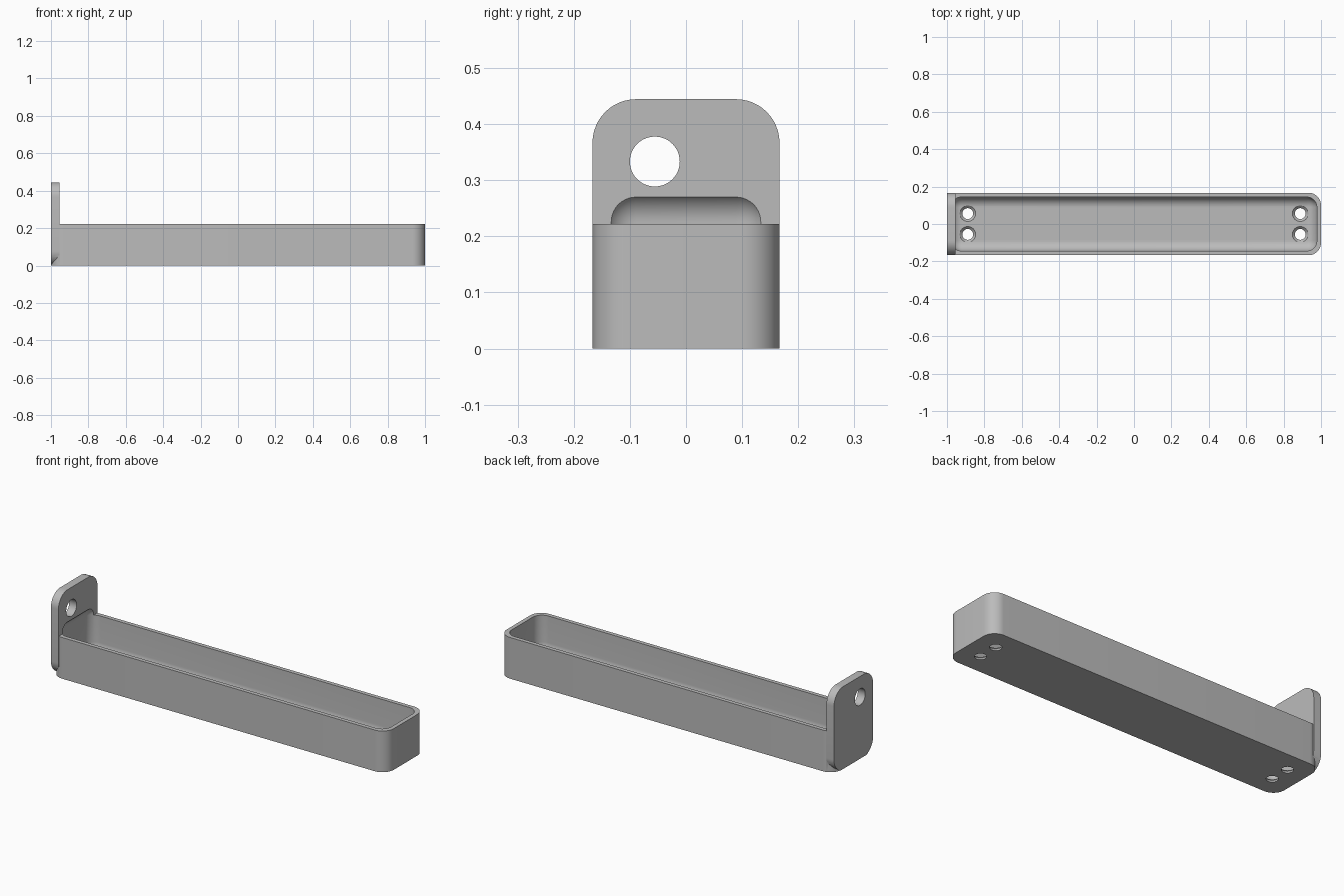
import bpy, bmesh
from mathutils import Matrix, Vector

if "Cube" in bpy.data.objects:
    bpy.data.objects.remove(bpy.data.objects["Cube"])

MM = 2 / 90          # one design unit: the tray is 90 x 15 x 10

grey = bpy.data.materials.new("plain grey")
grey.use_nodes = True
COLOUR = (0.5, 0.5, 0.5, 1)
grey.diffuse_color = COLOUR
grey.node_tree.nodes["Principled BSDF"].inputs["Base Color"].default_value = COLOUR


def make_object(name, bm):
    bmesh.ops.recalc_face_normals(bm, faces=bm.faces)
    mesh = bpy.data.meshes.new(name)
    bm.to_mesh(mesh)
    bm.free()
    mesh.materials.append(grey)
    obj = bpy.data.objects.new(name, mesh)
    bpy.context.collection.objects.link(obj)
    return obj


def rounded_box(name, low, high, radius, axis=None, segments=12):
    """Box between two corners; rounds edges along one axis, or all edges."""
    low, high = Vector(low), Vector(high)
    bm = bmesh.new()
    bmesh.ops.create_cube(bm, size=1)
    bmesh.ops.scale(bm, vec=high - low, verts=bm.verts)
    bmesh.ops.translate(bm, vec=(low + high) / 2, verts=bm.verts)
    edges = []
    for e in bm.edges:
        d = (e.verts[1].co - e.verts[0].co).normalized()
        if axis is None or abs(d[axis]) > 0.9:
            edges.append(e)
    bmesh.ops.bevel(bm, geom=edges, offset=radius, segments=segments,
                    profile=0.5, affect='EDGES')
    return make_object(name, bm)


def cylinder(name, centre, r1, r2, depth, axis='Z'):
    turn = Matrix.Rotation(1.5707963, 4, 'Y') if axis == 'X' else Matrix()
    bm = bmesh.new()
    bmesh.ops.create_cone(bm, cap_ends=True, segments=48, radius1=r1, radius2=r2,
                          depth=depth, matrix=Matrix.Translation(centre) @ turn)
    return make_object(name, bm)


def combine(target, other, operation):
    mod = target.modifiers.new(operation.lower(), 'BOOLEAN')
    mod.operation = operation
    mod.solver = 'EXACT'
    mod.object = other
    bpy.ops.object.select_all(action='DESELECT')
    bpy.context.view_layer.objects.active = target
    target.select_set(True)
    bpy.ops.object.modifier_apply(modifier=mod.name)
    bpy.data.objects.remove(other)


HALF_Y = 7.5 * MM

# Tray block with rounded upright corners
tray = rounded_box("tray_with_end_plate", (-1, -HALF_Y, 0), (1, HALF_Y, 10 * MM), 3 * MM, axis=2)

# Upright mounting plate on the right-hand end
plate = rounded_box("end_plate", (-1, -HALF_Y, 0), (-1 + 2 * MM, HALF_Y, 20 * MM), 3.5 * MM, axis=0)
combine(tray, plate, 'UNION')

# Cavity, which also bites a recess into the plate
cavity = rounded_box("cavity_cutter", (-1 + MM, -6.5 * MM, MM), (1 - MM, 6.5 * MM, 12.65 * MM), 2.5 * MM)
combine(tray, cavity, 'DIFFERENCE')

# Hanging hole through the plate
hanging = cylinder("hanging_hole_cutter", (-1 + MM, -2.5 * MM, 15 * MM), 2 * MM, 2 * MM, 6 * MM, 'X')
combine(tray, hanging, 'DIFFERENCE')

# Countersunk screw holes in the floor
for x in (-40 * MM, 40 * MM):
    for y in (-2.5 * MM, 2.5 * MM):
        combine(tray, cylinder("screw_hole_cutter", (x, y, 0), 1.3 * MM, 1.3 * MM, 4 * MM), 'DIFFERENCE')
        combine(tray, cylinder("countersink_cutter", (x, y, 0.75 * MM), 1.1 * MM, 2.2 * MM, 1.1 * MM),
                'DIFFERENCE')

bpy.ops.object.shade_smooth_by_angle(angle=0.52)
